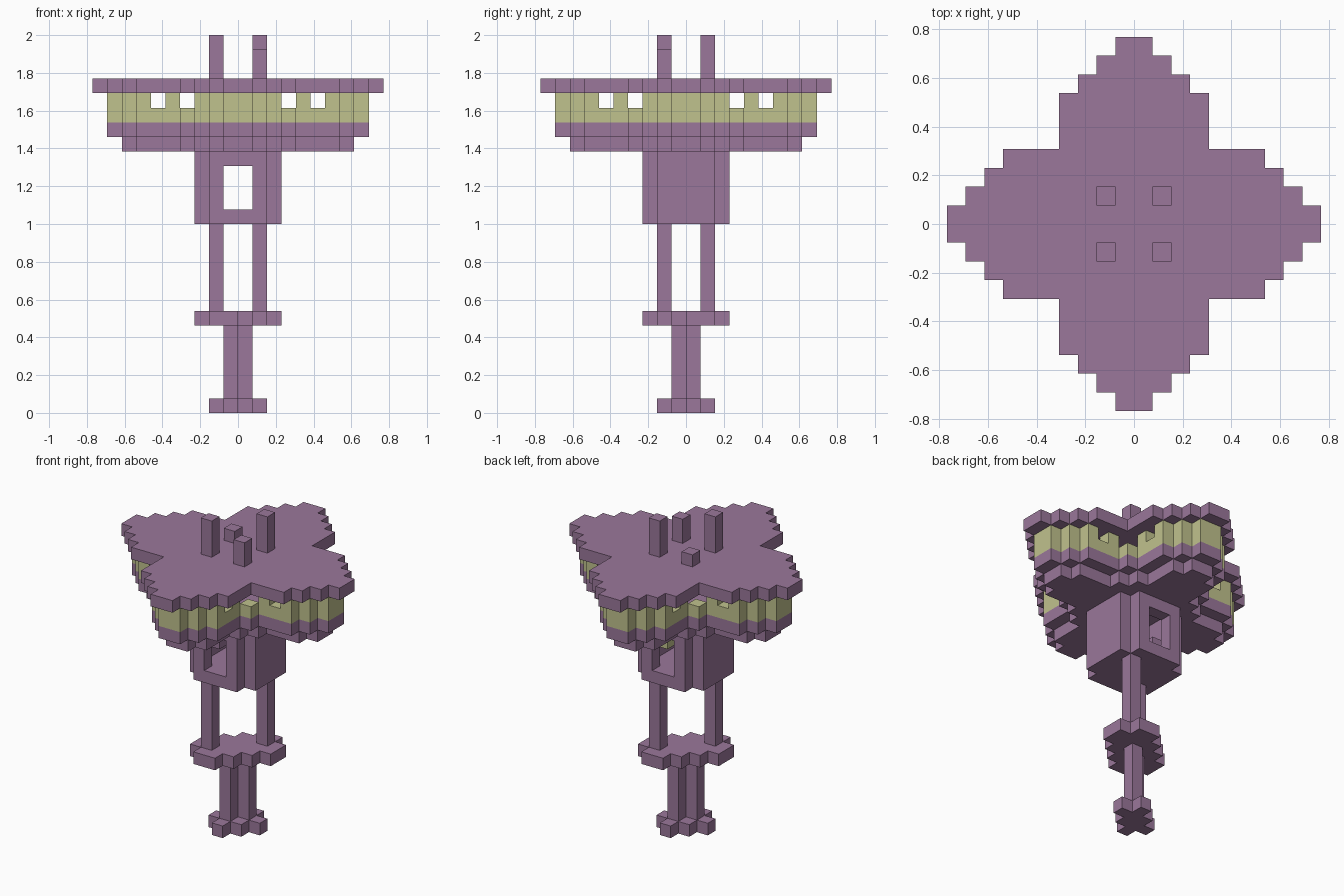
import bpy
import bmesh
from math import radians
from mathutils import Vector

cube = bpy.data.objects.get("Cube")
if cube:
    bpy.data.objects.remove(cube, do_unlink=True)

U = 2 / 26  # edge length of one block


def material(name, color):
    mat = bpy.data.materials.new(name)
    mat.use_nodes = True
    mat.diffuse_color = color
    mat.node_tree.nodes["Principled BSDF"].inputs["Base Color"].default_value = color
    return mat


PURPLE = material("dusty purple", (0.325, 0.185, 0.325, 1))
GREEN = material("pale olive", (0.53, 0.54, 0.27, 1))


def side(n):
    """Distance index of a cell from the centre line, equal on both sides."""
    return n if n >= 0 else -n - 1


def footprint(widths):
    """Symmetric plan from the half width of each row."""
    r = range(-10, 10)
    return {(x, y) for x in r for y in r
            if side(y) < len(widths) and side(x) < widths[side(y)]}


def band(across, along):
    """Plan stretched along the diagonal."""
    r = range(-4, 4)
    return {(x, y) for x in r for y in r
            if abs(x - y) <= across and abs(x + y + 1) <= along}


def erode(plan):
    return {(x, y) for x, y in plan
            if {(x + 1, y), (x - 1, y), (x, y + 1), (x, y - 1)} <= plan}


def fill(plan, low, high):
    return {(x, y, z) for x, y in plan for z in range(low, high)}


def build(name, cells, mat):
    """Outer skin of a set of blocks, with flat areas merged."""
    bm = bmesh.new()
    for cell in cells:
        for axis in range(3):
            for sign in (-1, 1):
                step = [0, 0, 0]
                step[axis] = sign
                if tuple(c + s for c, s in zip(cell, step)) in cells:
                    continue
                n = Vector(step)
                a = Vector((step[1], step[2], step[0]))
                b = n.cross(a)
                mid = Vector(cell) + Vector((0.5, 0.5, 0.5)) + n / 2
                corners = (-a - b, a - b, a + b, b - a)
                bm.faces.new([bm.verts.new((mid + c / 2) * U) for c in corners])
    bmesh.ops.remove_doubles(bm, verts=bm.verts, dist=U / 100)
    bmesh.ops.dissolve_limit(bm, angle_limit=radians(1), verts=bm.verts, edges=bm.edges)
    mesh = bpy.data.meshes.new(name)
    bm.to_mesh(mesh)
    bm.free()
    mesh.materials.append(mat)
    obj = bpy.data.objects.new(name, mesh)
    bpy.context.collection.objects.link(obj)


# Foot, paired stem and lower platform
build("foot", fill(band(1, 2), 0, 1), PURPLE)
build("stem", fill({(0, 0), (-1, -1)}, 1, 6), PURPLE)
build("platform", fill(band(2, 4), 6, 7), PURPLE)

# Two diagonal legs
build("right_leg", fill({(-2, -2)}, 7, 13), PURPLE)
build("left_leg", fill({(1, 1)}, 7, 13), PURPLE)

# Hollow cabin with a window at the front and back
cabin = footprint([3, 3, 2])
walls = fill(cabin - erode(cabin), 14, 18)
window = {c for c in walls if side(c[0]) == 0 and side(c[1]) == 2 and c[2] < 17}
build("cabin", fill(cabin, 13, 14) | (walls - window), PURPLE)
build("right_block", fill({(-2, -1), (-2, 0)}, 15, 16), PURPLE)
build("left_block", fill({(1, -1), (1, 0)}, 15, 16), GREEN)

# Star-shaped upper storey, each level derived from the roof plan
roof = footprint([10, 9, 8, 7, 4, 4, 4, 3, 2, 1])
storey = erode(roof)
floor = erode(storey)
ring = storey - floor
build("floor", fill(floor, 18, 19), PURPLE)
build("lower_band", fill(ring, 19, 20), PURPLE)

# Notched openings beside every inner corner
notches = {(x, y, 21) for x, y in ring
           if (side(x), side(y)) in {(3, 3), (5, 2), (2, 5)}}
build("upper_wall", fill(ring, 20, 22) - notches, GREEN)
build("roof", fill(roof, 22, 23), PURPLE)

# Four roof posts of different heights
for name, x, y, height in (("front_right_post", -2, -2, 3),
                           ("front_left_post", 1, -2, 2),
                           ("back_right_post", -2, 1, 1),
                           ("back_left_post", 1, 1, 3)):
    build(name, fill({(x, y)}, 23, 23 + height), PURPLE)
